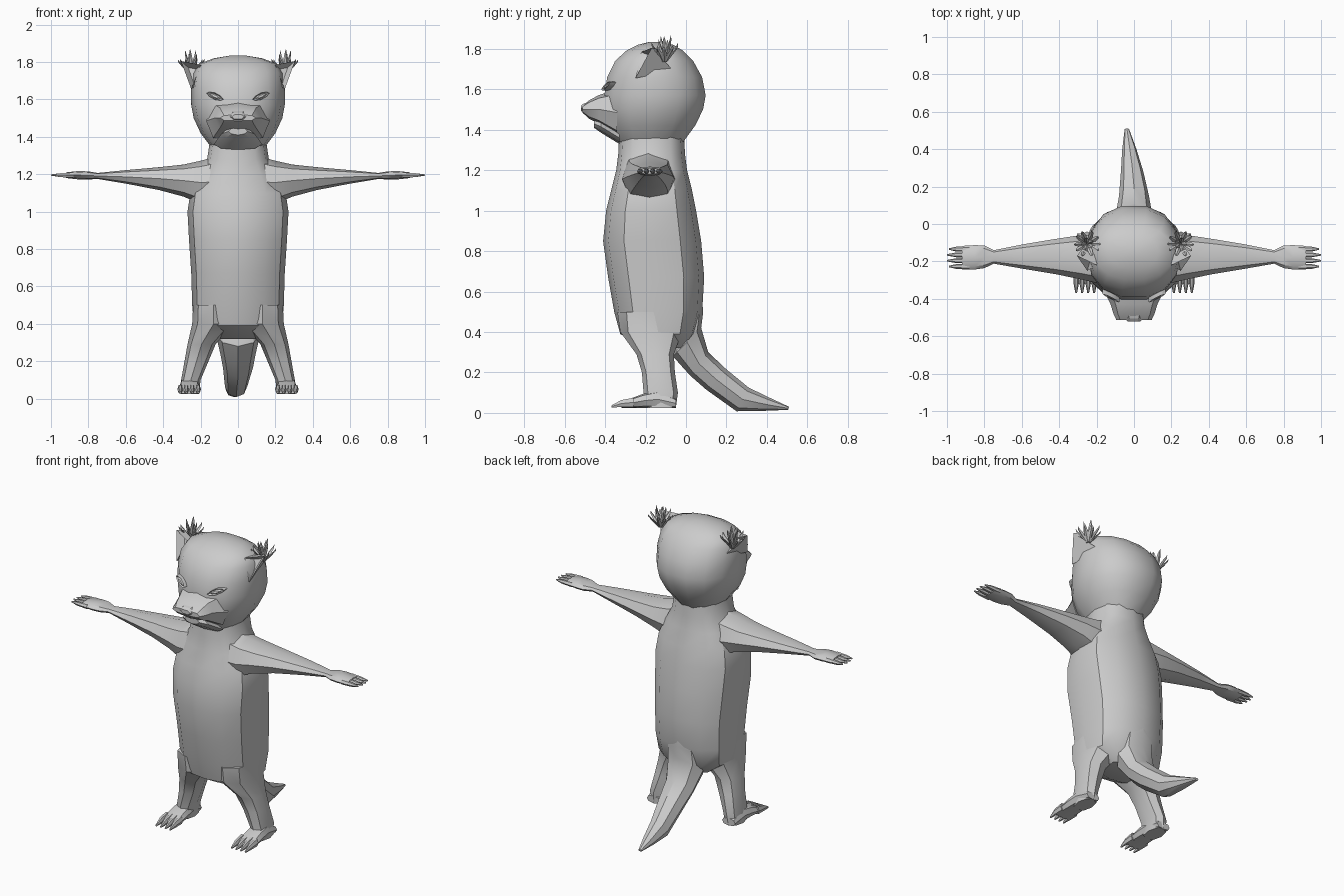
import bpy, bmesh, math, random
from mathutils import Vector as V

cube = bpy.data.objects.get("Cube")
if cube:
    bpy.data.objects.remove(cube)

fur = bpy.data.materials.new("grey_fur")
fur.use_nodes = True
fur.diffuse_color = (0.6, 0.6, 0.6, 1)
fur.node_tree.nodes["Principled BSDF"].inputs["Base Color"].default_value = (0.6, 0.6, 0.6, 1)


def finish(name, bm, mirror, angle):
    """Turn a bmesh into a shaded, optionally mirrored object."""
    bmesh.ops.recalc_face_normals(bm, faces=bm.faces)
    mesh = bpy.data.meshes.new(name)
    bm.to_mesh(mesh)
    bm.free()
    mesh.materials.append(fur)
    ob = bpy.data.objects.new(name, mesh)
    bpy.context.collection.objects.link(ob)
    if mirror:
        ob.modifiers.new("mirror", "MIRROR").use_bisect_axis[0] = False
    bpy.ops.object.select_all(action="DESELECT")
    ob.select_set(True)
    bpy.context.view_layer.objects.active = ob
    if angle:
        bpy.ops.object.shade_smooth_by_angle(angle=math.radians(angle))
    return ob


def add_loft(bm, sections, sides, power=1.0):
    """Skin a run of (centre, half axis, half axis) sections and cap both ends."""
    def bend(t):
        return math.copysign(abs(t) ** power, t) if abs(t) > 1e-6 else 0.0
    rings = []
    for c, u, v in sections:
        angles = [2 * math.pi * i / sides for i in range(sides)]
        rings.append([bm.verts.new(V(c) + V(u) * bend(math.cos(a)) + V(v) * bend(math.sin(a)))
                      for a in angles])
    for a, b in zip(rings, rings[1:]):
        for i in range(sides):
            j = (i + 1) % sides
            bm.faces.new((a[i], a[j], b[j], b[i]))
    bm.faces.new(rings[0])
    bm.faces.new(rings[-1])


def loft(name, sections, sides=12, power=1.0, mirror=False, angle=35):
    bm = bmesh.new()
    add_loft(bm, sections, sides, power)
    return finish(name, bm, mirror, angle)


def upright(z, front, back, w, x=0):
    return (x, (front + back) / 2, z), (w, 0, 0), (0, (back - front) / 2, 0)


# Torso
torso = [(.32, -.20, .00, .13), (.39, -.325, .05, .235), (.50, -.355, .08, .245),
         (.67, -.385, .09, .25), (.85, -.41, .075, .262), (1.0, -.395, .05, .27),
         (1.1, -.37, .03, .255), (1.2, -.345, .005, .21), (1.28, -.335, -.005, .165),
         (1.38, -.33, -.01, .15)]
loft("torso", [upright(*s) for s in torso], 12, .8)

# Head
head = [(1.34, -.34, -.01, .14), (1.42, -.39, .05, .20), (1.5, -.41, .09, .237),
        (1.57, -.41, .103, .25), (1.66, -.395, .085, .25), (1.74, -.355, .04, .24),
        (1.79, -.30, -.01, .21), (1.82, -.24, -.06, .13), (1.835, -.18, -.12, .04)]
loft("head", [upright(*s) for s in head], 14, .9, angle=40)

# Muzzle, lower jaw and nose
muzzle = [(-.34, 1.37, 1.60, .17), (-.43, 1.43, 1.572, .125),
          (-.48, 1.455, 1.545, .11), (-.512, 1.485, 1.518, .095)]
loft("muzzle", [((0, y, (a + b) / 2), (w, 0, 0), (0, 0, (b - a) / 2))
                for y, a, b, w in muzzle], 8, .7, angle=25)
jaw = [(-.33, 1.36, .13, .03), (-.42, 1.415, .09, .03), (-.455, 1.43, .05, .02)]
loft("lower_jaw", [((0, y, z), (w, 0, 0), (0, 0, h)) for y, z, w, h in jaw], 8, angle=25)
loft("nose", [((0, y, 1.507), (w, 0, 0), (0, 0, h))
              for y, w, h in [(-.47, .06, .04), (-.505, .05, .027), (-.52, .035, .014)]], 6, angle=0)

# Eyes: almond rims with a sunken centre
loft("eyes", [((.123, -.385 + d, 1.617), V((.044, .022, .016)) * k, V((0, .006, .018)) * k)
              for d, k in [(.05, 1.1), (-.012, 1), (-.004, .72), (-.012, .4)]],
     8, 1.25, True, 25)

# Ears: hollow three-cornered cups
bm = bmesh.new()
inner, tip, low, back = [bm.verts.new(p) for p in (
    (.20, -.22, 1.785), (.305, -.17, 1.805), (.25, -.25, 1.655), (.215, -.06, 1.69))]
cup = bm.faces.new((inner, tip, low))
for a, b in ((inner, tip), (tip, low), (low, inner)):
    bm.faces.new((a, b, back))
bmesh.ops.recalc_face_normals(bm, faces=bm.faces)
bmesh.ops.inset_region(bm, faces=[cup], thickness=.014)
for v in cup.verts:
    v.co += V((-.02, .045, 0))
finish("ears", bm, True, 0)

# Ear tufts: flaring pointed blades
random.seed(4)
bm = bmesh.new()
root = V((.25, -.105, 1.735))
for count, reach, height in ((10, .068, .09), (5, .03, .125)):
    for i in range(count):
        a = 2 * math.pi * (i + random.uniform(-.2, .2)) / count
        out, side = V((math.cos(a), math.sin(a), 0)), V((-math.sin(a), math.cos(a), 0))
        tall = height * random.uniform(.85, 1.1)
        blade = [(.12, 0, .006), (.6, .5, .013), (.95, .8, .008), (1.05, 1, .001)]
        add_loft(bm, [(root + out * reach * r + V((0, 0, tall * h)), side * w, out * w * .6)
                      for r, h, w in blade], 4)
finish("ear_tufts", bm, True, 0)

# Arms and palms
arm = [(.10, 1.30, 1.02, -.32, -.05), (.20, 1.272, 1.04, -.315, -.055),
       (.29, 1.252, 1.08, -.295, -.06), (.42, 1.238, 1.115, -.268, -.08),
       (.60, 1.222, 1.15, -.238, -.11), (.75, 1.207, 1.175, -.212, -.14),
       (.80, 1.215, 1.172, -.236, -.115), (.85, 1.218, 1.172, -.243, -.113),
       (.92, 1.21, 1.18, -.243, -.117)]
loft("arms", [((x, (f + b) / 2, (t + l) / 2), (0, (b - f) / 2, 0), (0, 0, (t - l) / 2))
              for x, t, l, f, b in arm], 8, .9, True)

# Fingers
bm = bmesh.new()
for i in range(4):
    y = -.227 + i * .031
    end = 1 if i in (1, 2) else .99
    add_loft(bm, [((x, y, z), (0, w, 0), (0, 0, h)) for x, z, w, h in (
        (.88, 1.195, .015, .016), (.95, 1.195, .013, .012), (end, 1.196, .004, .004))], 6)
finish("fingers", bm, True, 35)

# Legs
leg = [(.50, -.34, .02, .11, .13), (.40, -.325, -.02, .115, .13), (.29, -.245, -.06, .075, .195),
       (.20, -.218, -.055, .064, .222), (.10, -.21, -.04, .052, .252), (.025, -.20, -.05, .05, .258)]
loft("legs", [upright(*s) for s in leg], 8, .85, True)

# Feet and toes
foot = [(-.05, .07, .045), (-.14, .11, .053), (-.21, .095, .057), (-.29, .065, .06), (-.32, .05, .055)]
loft("feet", [((.26, y, (h + .025) / 2), (w, 0, 0), (0, 0, (h - .025) / 2))
              for y, h, w in foot], 8, .75, True)
bm = bmesh.new()
for i in range(4):
    x = .213 + i * .032
    add_loft(bm, [((x, y, z), (w, 0, 0), (0, 0, h)) for y, z, w, h in (
        (-.26, .052, .015, .026), (-.32, .046, .014, .02), (-.368, .032, .005, .006))], 6)
finish("toes", bm, True, 35)

# Tail: pairs of upper and lower profile points with a half width and sideways drift
tail = [((.07, .66), (-.02, .50), .06, 0), ((.085, .50), (-.06, .34), .115, 0),
        ((.075, .42), (-.065, .28), .12, 0), ((.11, .30), (.02, .185), .095, 0),
        ((.20, .215), (.10, .115), .08, 0), ((.31, .125), (.25, .008), .06, -.01),
        ((.42, .072), (.38, .010), .038, -.025), ((.51, .03), (.505, .015), .012, -.038)]
loft("tail", [((x, (a[0] + b[0]) / 2, (a[1] + b[1]) / 2), (w, 0, 0),
               (0, (a[0] - b[0]) / 2, (a[1] - b[1]) / 2)) for a, b, w, x in tail], 8)
